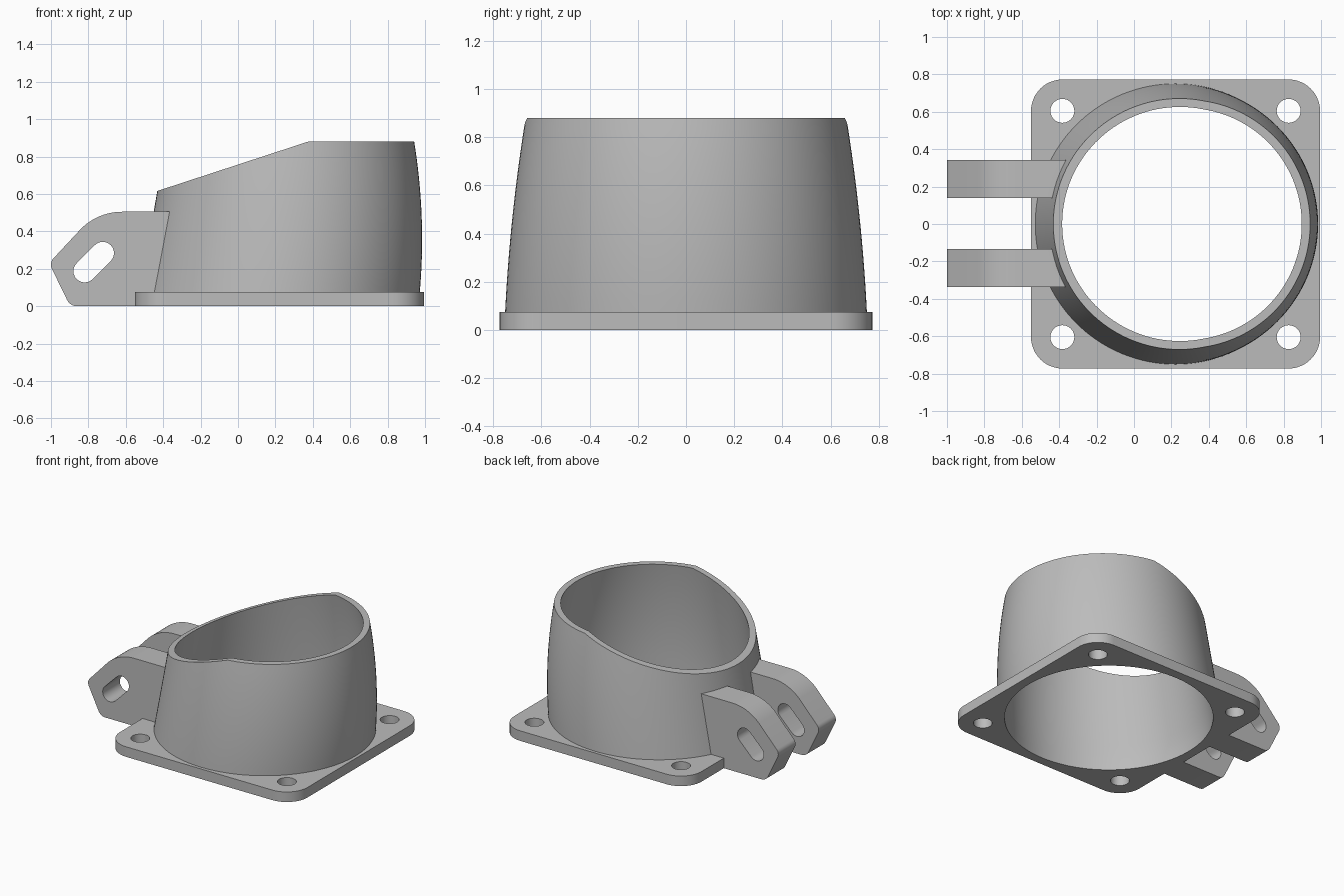
import bpy
import bmesh
from math import cos, sin, radians, tau

if "Cube" in bpy.data.objects:
    bpy.data.objects.remove(bpy.data.objects["Cube"])

GREY = 0.5
PLATE_X, PLATE_HALF, PLATE_TOP = 0.222, 0.773, 0.075
SHELL_TOP, WALL = 0.88, 0.045

metal = bpy.data.materials.new("plain grey")
metal.use_nodes = True
metal.diffuse_color = (GREY, GREY, GREY, 1)
metal.node_tree.nodes["Principled BSDF"].inputs["Base Color"].default_value = (GREY, GREY, GREY, 1)


def make_object(name, bm):
    bmesh.ops.recalc_face_normals(bm, faces=bm.faces)
    mesh = bpy.data.meshes.new(name)
    bm.to_mesh(mesh)
    bm.free()
    mesh.materials.append(metal)
    obj = bpy.data.objects.new(name, mesh)
    bpy.context.collection.objects.link(obj)
    return obj


def stack(name, rings):
    """Closed solid from a stack of matching outlines."""
    bm = bmesh.new()
    loops = [[bm.verts.new(p) for p in ring] for ring in rings]
    for a, b in zip(loops, loops[1:]):
        for i in range(len(a)):
            j = (i + 1) % len(a)
            bm.faces.new((a[i], a[j], b[j], b[i]))
    bm.faces.new(loops[0])
    bm.faces.new(loops[-1])
    return make_object(name, bm)


def prism(name, outline, lo, hi, axis="z"):
    place = (lambda u, v, t: (u, v, t)) if axis == "z" else (lambda u, v, t: (u, t, v))
    return stack(name, [[place(u, v, t) for u, v in outline] for t in (lo, hi)])


def arc(cx, cy, r, start, end, steps=12):
    angles = [radians(start + (end - start) * i / steps) for i in range(steps + 1)]
    return [(cx + r * cos(a), cy + r * sin(a)) for a in angles]


def leaning_cone(name, z0, z1, inset=0.0, levels=16, sides=128):
    """Tapering round body whose centre drifts sideways as it rises."""
    rings = []
    for k in range(levels + 1):
        z = z0 + (z1 - z0) * k / levels
        t = max(0, (z - PLATE_TOP) / (SHELL_TOP - PLATE_TOP))
        cx = PLATE_X + 0.11 * t - 0.055 * t * t
        r = 0.75 - 0.04 * t - 0.045 * t * t - inset
        rings.append([(cx + r * cos(tau * i / sides), r * sin(tau * i / sides), z)
                      for i in range(sides)])
    return stack(name, rings)


def cut(obj, *cutters):
    bpy.context.view_layer.objects.active = obj
    for cutter in cutters:
        mod = obj.modifiers.new("cut", "BOOLEAN")
        mod.operation, mod.solver, mod.object = "DIFFERENCE", "EXACT", cutter
        bpy.ops.object.modifier_apply(modifier=mod.name)


# Cutters: bore through the shell, shell volume, sloped top
bore = leaning_cone("bore_cutter", -0.1, 1.0, WALL)
shell_volume = leaning_cone("shell_volume_cutter", -0.1, 1.0)
slope = prism("slope_cutter", [(-1, 0.43), (0.8, 1.019), (0.8, 1.3), (-1, 1.3)], -1, 1, "y")
cutters = [bore, shell_volume, slope]

# Square mounting plate with rounded corners and four bolt holes
reach = PLATE_HALF - 0.17
outline = []
for sx, sy, start in ((1, 1, 0), (-1, 1, 90), (-1, -1, 180), (1, -1, 270)):
    outline += arc(PLATE_X + sx * reach, sy * reach, 0.17, start, start + 90)
base_plate = prism("base_plate", outline, 0, PLATE_TOP)
holes = [prism("bolt_hole_cutter", arc(PLATE_X + sx * 0.605, sy * 0.605, 0.064, 0, 350, 35), -0.1, 0.2)
         for sx in (1, -1) for sy in (1, -1)]
cut(base_plate, bore, *holes)
cutters += holes

# Hollow shell with its sloped rim
shell = leaning_cone("shell", PLATE_TOP, SHELL_TOP)
cut(shell, bore, slope)

# Pair of slotted hinge lugs
lug_outline = ([(PLATE_X - PLATE_HALF, 0)]
               + arc(-0.86, 0.06, 0.06, 270, 207, 6)
               + arc(-0.95, 0.222, 0.05, 206, 135, 8)
               + arc(-0.62, 0.195, 0.31, 135, 90)
               + [(-0.3, 0.505), (-0.3, PLATE_TOP), (PLATE_X - PLATE_HALF, PLATE_TOP)])
slot = prism("slot_cutter",
             arc(-0.723, 0.284, 0.06, -45, 135) + arc(-0.82, 0.187, 0.06, 135, 315), -1, 1, "y")
cutters.append(slot)
lugs = []
for side, lo, hi in (("back", 0.138, 0.341), ("front", -0.338, -0.135)):
    lug = prism(side + "_hinge_lug", lug_outline, lo, hi, "y")
    cut(lug, shell_volume, slot)
    lugs.append(lug)

for cutter in cutters:
    bpy.data.objects.remove(cutter)

# Smooth curved walls, crisp edges
bpy.ops.object.select_all(action="DESELECT")
for obj in (base_plate, shell, *lugs):
    obj.select_set(True)
bpy.context.view_layer.objects.active = shell
bpy.ops.object.shade_smooth_by_angle(angle=radians(30))
